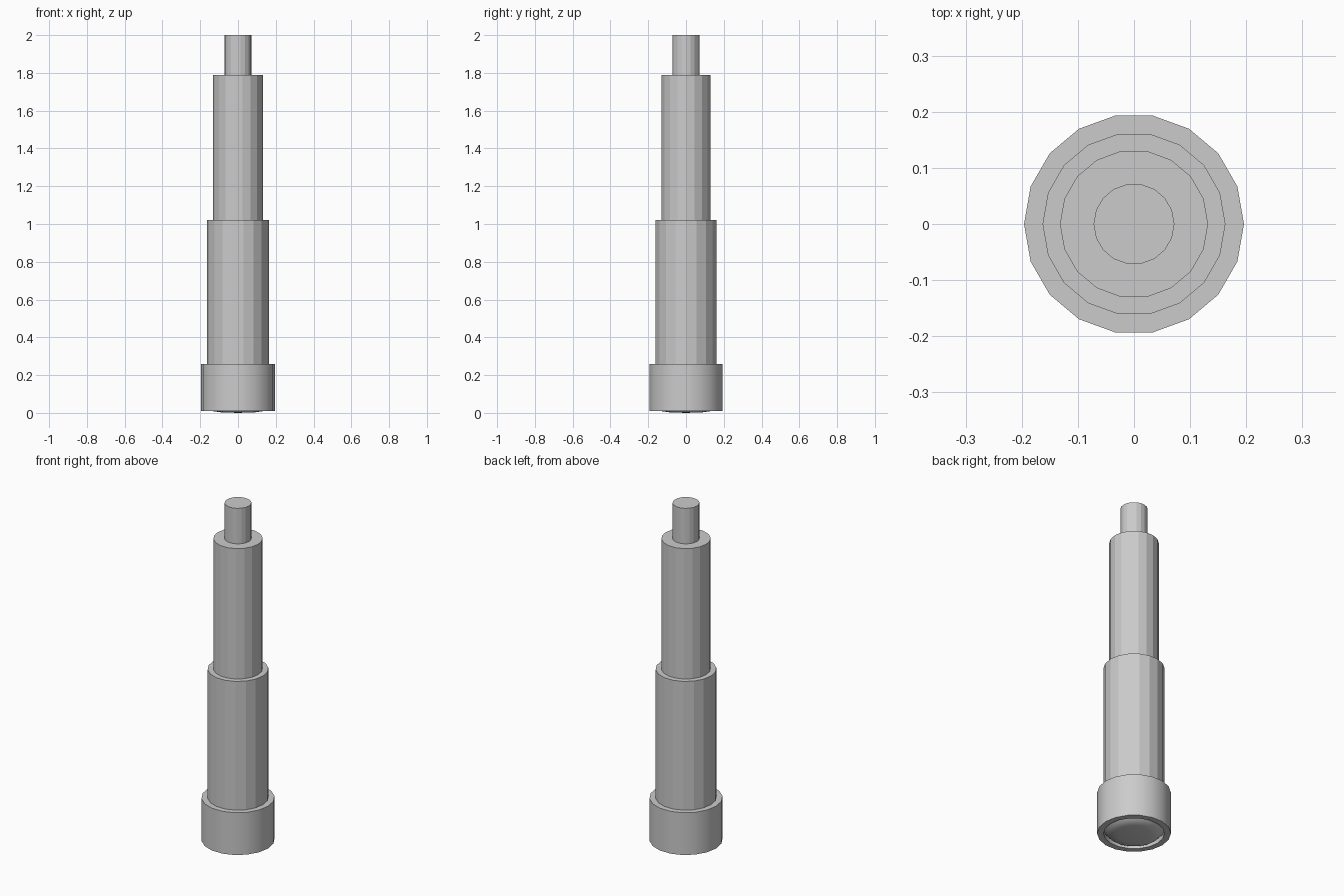
import bpy, bmesh, math

cube = bpy.data.objects.get("Cube")
if cube:
    bpy.data.objects.remove(cube, do_unlink=True)

SIDES = 18

grey = bpy.data.materials.new("light_grey")
grey.use_nodes = True
colour = (0.6, 0.6, 0.6, 1)
grey.diffuse_color = colour
grey.node_tree.nodes["Principled BSDF"].inputs["Base Color"].default_value = colour


def lathe(name, profile, smooth=False):
    """Spin a profile of (radius, height) points about the z axis."""
    bm = bmesh.new()
    verts = [bm.verts.new((r, 0, z)) for r, z in profile]
    edges = [bm.edges.new(pair) for pair in zip(verts, verts[1:])]
    bmesh.ops.spin(bm, geom=verts + edges, cent=(0, 0, 0), axis=(0, 0, 1),
                   angle=math.tau, steps=SIDES, use_merge=True)
    bmesh.ops.remove_doubles(bm, verts=bm.verts, dist=1e-5)
    bmesh.ops.recalc_face_normals(bm, faces=bm.faces)
    mesh = bpy.data.meshes.new(name)
    bm.to_mesh(mesh)
    bm.free()
    mesh.materials.append(grey)
    obj = bpy.data.objects.new(name, mesh)
    bpy.context.collection.objects.link(obj)
    if smooth:
        bpy.ops.object.select_all(action='DESELECT')
        obj.select_set(True)
        bpy.context.view_layer.objects.active = obj
        bpy.ops.object.shade_smooth_by_angle(angle=math.radians(50))
    return obj


def tube(name, radius, bottom, top):
    return lathe(name, [(0, bottom), (radius, bottom), (radius, top), (0, top)])


# Telescoping sections
tube("eyepiece", 0.072, 1.77, 2.0)
tube("upper_tube", 0.132, 1.0, 1.79)
tube("lower_tube", 0.163, 0.24, 1.02)

# Wide collar with a recessed mouth and a bulging lens
lathe("collar", [(0, 0.26), (0.196, 0.26), (0.196, 0.01), (0.162, 0.01),
                 (0.162, 0.04), (0, 0.04)], smooth=True)
lathe("front_lens", [(0.162, 0.035), (0.138, 0.01), (0.09, 0.003), (0, 0)],
      smooth=True)
